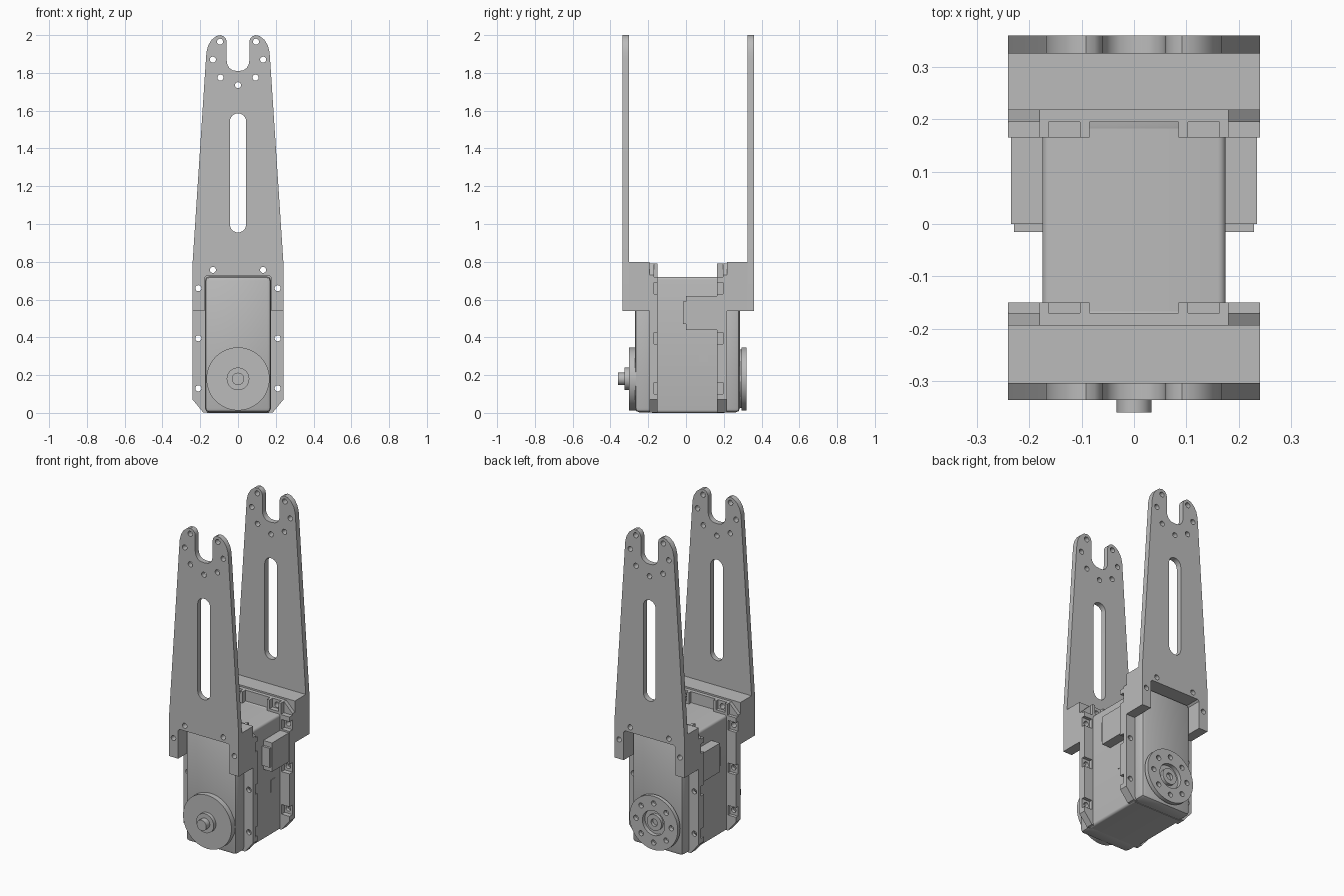
import bpy, bmesh
from math import cos, sin, pi, radians

cube = bpy.data.objects.get("Cube")
if cube:
    bpy.data.objects.remove(cube, do_unlink=True)

grey = bpy.data.materials.new("plain_grey")
grey.use_nodes = True
COLOUR = (0.5, 0.5, 0.5, 1)
grey.diffuse_color = COLOUR
grey.node_tree.nodes["Principled BSDF"].inputs["Base Color"].default_value = COLOUR
parts = []


def finish(name, mesh):
    mesh.materials.clear()
    mesh.materials.append(grey)
    ob = bpy.data.objects.new(name, mesh)
    bpy.context.collection.objects.link(ob)
    parts.append(ob)
    return ob


def plate(name, loops, y0, y1):
    """Extrude an x-z outline (first loop) with holes (other loops) from y0 to y1."""
    cu = bpy.data.curves.new(name, "CURVE")
    cu.dimensions = "2D"
    cu.fill_mode = "BOTH"
    cu.extrude = abs(y1 - y0) / 2
    for loop in loops:
        sp = cu.splines.new("POLY")
        sp.points.add(len(loop) - 1)
        for p, (x, z) in zip(sp.points, loop):
            p.co = (x, z, 0, 1)
        sp.use_cyclic_u = True
    tmp = bpy.data.objects.new("helper", cu)
    bpy.context.collection.objects.link(tmp)
    bpy.context.view_layer.update()
    deps = bpy.context.evaluated_depsgraph_get()
    mesh = bpy.data.meshes.new_from_object(tmp.evaluated_get(deps))
    bpy.data.objects.remove(tmp, do_unlink=True)
    bpy.data.curves.remove(cu)
    bm = bmesh.new()
    bm.from_mesh(mesh)
    bmesh.ops.remove_doubles(bm, verts=bm.verts, dist=1e-5)
    for v in bm.verts:
        x, z, d = v.co
        v.co = (x, (y0 + y1) / 2 - d, z)
    bmesh.ops.recalc_face_normals(bm, faces=bm.faces)
    bm.to_mesh(mesh)
    bm.free()
    mesh.name = name
    return finish(name, mesh)


def box(name, lo, hi, bevel=0, segments=2):
    bm = bmesh.new()
    bmesh.ops.create_cube(bm, size=1)
    for v in bm.verts:
        v.co = [lo[i] if v.co[i] < 0 else hi[i] for i in range(3)]
    if bevel:
        bmesh.ops.bevel(bm, geom=bm.edges[:], offset=bevel, segments=segments,
                        profile=0.5, affect="EDGES")
    mesh = bpy.data.meshes.new(name)
    bm.to_mesh(mesh)
    bm.free()
    return finish(name, mesh)


def ring(x, z, r, n=20):
    return [(x + r * cos(2 * pi * i / n), z + r * sin(2 * pi * i / n)) for i in range(n)]


def mirrored(half):
    return half + [(-x, z) for x, z in reversed(half) if x > 1e-6]


def both(spots, r=0.016):
    return [ring(s * x, z, r) for x, z in spots for s in (1, -1)]


# Bracket outlines
foot = [(0.168, 0.725), (0.178, 0.715), (0.178, 0.54), (0.24, 0.54), (0.24, 0.80)]
lobe = [(0.17, 1.87), (0.167, 1.91), (0.158, 1.945), (0.14, 1.975), (0.115, 1.995),
        (0.092, 2.0), (0.075, 1.993), (0.064, 1.98), (0.06, 1.965), (0.06, 1.865),
        (0.056, 1.843), (0.045, 1.825), (0.027, 1.813), (0, 1.81)]
arm_outline = mirrored(foot + lobe)
block_outline = mirrored(foot)
low_holes = both([(0.133, 0.757), (0.21, 0.66)])
top_holes = both([(0.095, 1.965), (0.133, 1.87), (0.093, 1.775)]) + [ring(0, 1.735, 0.016)]
slot = [(0.043 * cos(a), z + 0.043 * sin(a))
        for z, start in ((1.543, 0), (0.998, pi))
        for a in [start + pi * i / 12 for i in range(13)]]

# Flange outlines: chamfered sheet, and inner strips notched for nuts
flange_outline = mirrored([(0.185, 0.003), (0.24, 0.07), (0.24, 0.73), (0.18, 0.79)])
flange_holes = both([(0.133, 0.757), (0.21, 0.66), (0.21, 0.395), (0.21, 0.13)])
strip = [(0.165, 0.003), (0.185, 0.003), (0.24, 0.07)]
for z in (0.13, 0.395, 0.66):
    strip += [(0.24, z - 0.03), (0.185, z - 0.03), (0.185, z + 0.03), (0.24, z + 0.03)]
strip += [(0.24, 0.72), (0.18, 0.72), (0.18, 0.79), (0.163, 0.79), (0.163, 0.735),
          (0.103, 0.735), (0.103, 0.79), (0.085, 0.79), (0.085, 0.71), (0.165, 0.71)]

# Brackets, flanges and end caps: front then back
layers = {"front": (-0.336, -0.303, -0.193, -0.17, -0.15, -0.27),
          "back": (0.36, 0.325, 0.218, 0.195, 0.165, 0.285)}
for side, (outer, inner, seat, sheet, lip, cap) in layers.items():
    plate(side + "_arm", [arm_outline, slot] + low_holes + top_holes, outer, inner)
    plate(side + "_bracket_block", [block_outline] + low_holes, inner, seat)
    plate(side + "_flange", [flange_outline] + flange_holes, seat, sheet)
    plate(side + "_left_nut_strip", [strip], sheet, lip)
    plate(side + "_right_nut_strip", [[(-x, z) for x, z in strip]], sheet, lip)
    y0, y1 = sorted((cap, lip))
    box(side + "_end_cap", (-0.175, y0, 0.003), (0.175, y1, 0.722), 0.022)

# Motor case with rounded long edges
r = 0.015
case = [(cx + r * cos(a0 + pi / 8 * i), cz + r * sin(a0 + pi / 8 * i))
        for cx, cz, a0 in ((0.16, 0.705, 0), (-0.16, 0.705, pi / 2),
                           (-0.16, 0.015, pi), (0.16, 0.015, 1.5 * pi))
        for i in range(5)]
plate("motor_case", [case], -0.18, 0.205)

# Side connectors and small label panel
for s, side in ((1, "left"), (-1, "right")):
    for name, x, y0, y1, z0, z1 in (("socket", 0.235, 0, 0.165, 0.44, 0.62),
                                    ("socket_mouth", 0.229, -0.015, 0.01, 0.47, 0.59)):
        a, b = sorted((s * 0.17, s * x))
        box(side + "_" + name, (a, y0, z0), (b, y1, z1))
box("side_panel", (0.17, 0.07, 0.27), (0.178, 0.115, 0.345))

# Front idler disc, hub and pin
AXIS = 0.18
plate("front_disc", [ring(0, AXIS, 0.167, 48)], -0.303, -0.265)
plate("front_hub", [ring(0, AXIS, 0.06, 32)], -0.325, -0.30)
plate("front_pin", [ring(0, AXIS, 0.033, 24)], -0.36, -0.32)

# Back drive horn with screw circle and recessed hub
screws = [ring(0.122 * cos(k * pi / 4), AXIS + 0.122 * sin(k * pi / 4), 0.016)
          for k in range(8)]
plate("back_horn_base", [ring(0, AXIS, 0.155, 48)], 0.275, 0.295)
plate("back_horn", [ring(0, AXIS, 0.167, 48), ring(0, AXIS, 0.077, 32)] + screws, 0.295, 0.32)
plate("back_hub", [ring(0, AXIS, 0.05, 32), ring(0, AXIS, 0.022)], 0.29, 0.314)

# Smooth the round walls, keep edges crisp
bpy.ops.object.select_all(action="DESELECT")
for ob in parts:
    ob.select_set(True)
bpy.context.view_layer.objects.active = parts[0]
bpy.ops.object.shade_smooth_by_angle(angle=radians(30))
